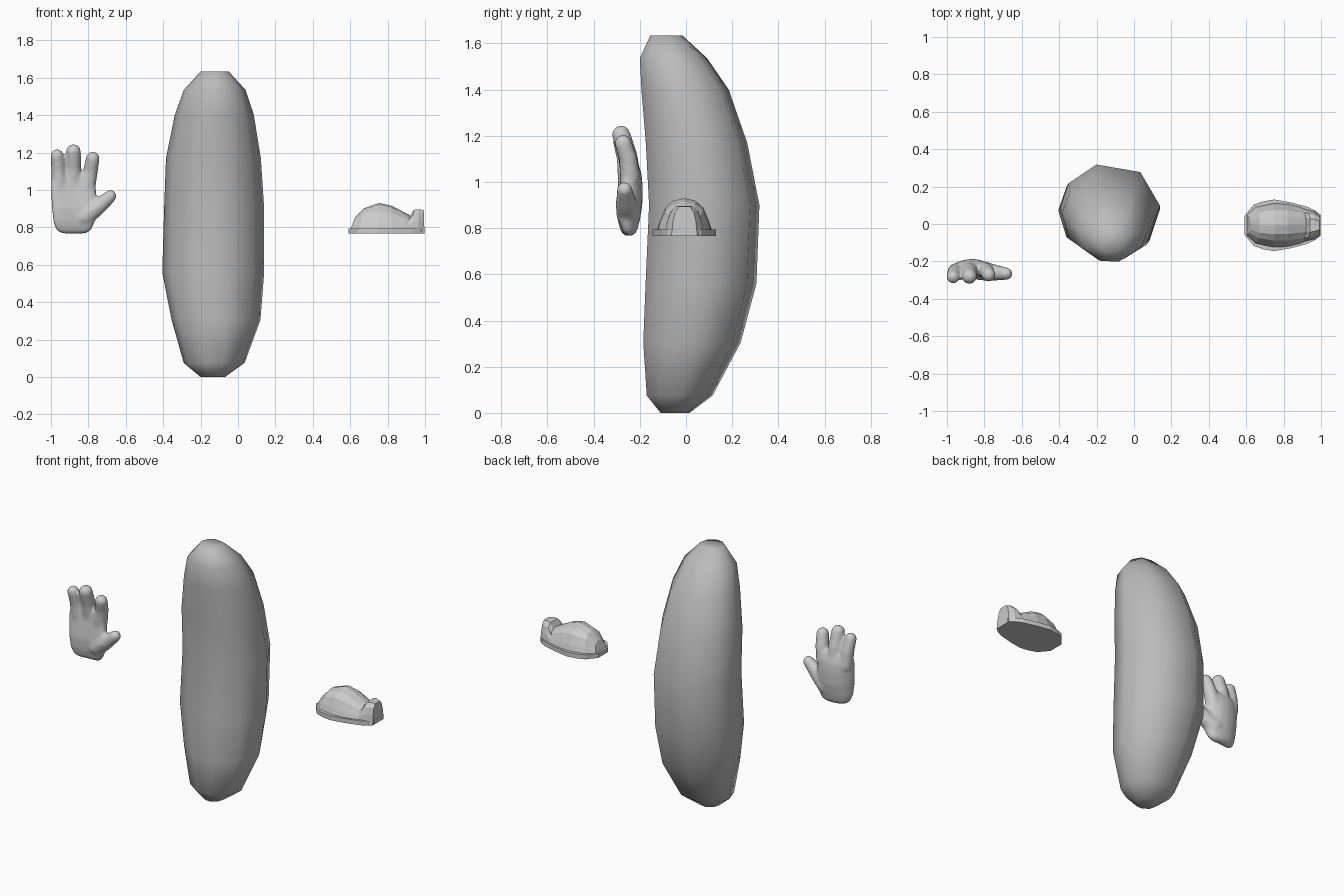
import bpy, bmesh, math
from mathutils import Vector, Matrix

if "Cube" in bpy.data.objects:
    bpy.data.objects.remove(bpy.data.objects["Cube"])


def finish(name, bm, smooth_angle=None):
    bmesh.ops.recalc_face_normals(bm, faces=bm.faces[:])
    me = bpy.data.meshes.new(name)
    bm.to_mesh(me)
    bm.free()
    ob = bpy.data.objects.new(name, me)
    bpy.context.collection.objects.link(ob)
    if smooth_angle:
        bpy.ops.object.select_all(action='DESELECT')
        ob.select_set(True)
        bpy.context.view_layer.objects.active = ob
        bpy.ops.object.shade_smooth_by_angle(angle=math.radians(smooth_angle))
    return ob


def loft(bm, rings):
    """Skin closed rings of equal length and cap both ends."""
    vs = [[bm.verts.new(p) for p in r] for r in rings]
    n = len(vs[0])
    for a, b in zip(vs, vs[1:]):
        for i in range(n):
            j = (i + 1) % n
            bm.faces.new((a[i], a[j], b[j], b[i]))
    bm.faces.new(vs[0])
    bm.faces.new(vs[-1])


def fit(outline, z, x0, x1, y0, y1):
    """Stretch an outline to a bounding box at height z."""
    xs, ys = [p[0] for p in outline], [p[1] for p in outline]
    return [Vector((x0 + (x1 - x0) * (x - min(xs)) / (max(xs) - min(xs)),
                    y0 + (y1 - y0) * (y - min(ys)) / (max(ys) - min(ys)), z))
            for x, y in outline]


# Curved body: irregular low-sided cross-section, bulging to the back
section = [(math.cos(math.radians(a)), math.sin(math.radians(a)))
           for a in (4, 53, 106, 146, 178, 213, 252, 286, 322)]
body_rings = [(1.634, -.20, -.05, -.155, -.015), (1.535, -.29, .04, -.20, .092),
              (1.40, -.338, .085, -.193, .185), (1.17, -.385, .122, -.174, .265),
              (.90, -.395, .14, -.16, .318), (.56, -.405, .14, -.175, .305),
              (.305, -.355, .12, -.185, .237), (.075, -.29, .035, -.17, .115),
              (.0, -.20, -.07, -.11, .015)]
bm = bmesh.new()
loft(bm, [fit(section, *r) for r in body_rings])
body = finish("body", bm, 75)
grey = bpy.data.materials.new("dark_grey")
grey.diffuse_color = (.5, .5, .5, 1)
grey.use_nodes = True
grey.node_tree.nodes["Principled BSDF"].inputs["Base Color"].default_value = grey.diffuse_color
body.data.materials.append(grey)


# Hand: palm loft plus swept fingers, fused into one smooth skin
def finger(bm, path, steps=6):
    for (p, r), (q, s) in zip(path, path[1:]):
        for k in range(steps + 1):
            t = k / steps
            c = Vector(p).lerp(Vector(q), t)
            bmesh.ops.create_icosphere(bm, subdivisions=2, radius=r + (s - r) * t,
                                       matrix=Matrix.Translation(c))


round_box = []
for i in range(24):
    c, s = math.cos(i * math.tau / 24), math.sin(i * math.tau / 24)
    round_box.append((math.copysign(abs(c) ** .8, c), math.copysign(abs(s) ** .8, s)))
palm_rings = [(.768, -.945, -.81, -.262, -.23), (.785, -.972, -.785, -.275, -.212),
              (.83, -.988, -.765, -.287, -.200), (.90, -.995, -.755, -.293, -.188),
              (.98, -1.0, -.758, -.285, -.186), (1.04, -1.0, -.762, -.278, -.192),
              (1.085, -.985, -.772, -.272, -.21)]
bm = bmesh.new()
# the palm cups forward at both edges
loft(bm, [[p - Vector((0, 1.9 * (p.x + .86) ** 2, 0)) for p in fit(round_box, *r)]
          for r in palm_rings])
finger(bm, [((-.953, -.252, 1.02), .045), ((-.960, -.262, 1.11), .041), ((-.967, -.283, 1.183), .037)])
finger(bm, [((-.88, -.238, 1.02), .046), ((-.88, -.254, 1.12), .044), ((-.88, -.281, 1.205), .042)])
finger(bm, [((-.805, -.242, 1.02), .046), ((-.788, -.250, 1.10), .041), ((-.777, -.272, 1.168), .039)])
finger(bm, [((-.82, -.248, .86), .056), ((-.755, -.259, .905), .047), ((-.682, -.266, .967), .035)])
hand = finish("hand", bm)
rm = hand.modifiers.new("fuse", 'REMESH')
rm.mode = 'VOXEL'
rm.voxel_size = .008
rm.use_smooth_shade = True
sm = hand.modifiers.new("soften", 'SMOOTH')
sm.factor = .5
sm.iterations = 14

# Shoe sole: mirrored outline, extruded
YC = -.007
half = [(.59, .05), (.64, .11), (.69, .128), (.75, .138), (.84, .122),
        (.93, .098), (.975, .075), (.997, .045)]
outline = [(x, YC - w) for x, w in half] + [(x, YC + w) for x, w in reversed(half)]
bm = bmesh.new()
loft(bm, [[Vector((x, y, z)) for x, y in outline] for z in (.767, .795)])
finish("shoe_sole", bm)


def arches(name, profile, base, stations):
    """Flat-sided arch sections (x at base, x at top, half width, top z)."""
    full = profile + [(-w, h) for w, h in reversed(profile) if w > 0]
    bm = bmesh.new()
    loft(bm, [[Vector((xb + (xt - xb) * h, YC + w * hw, base + (zt - base) * h))
               for w, h in full] for xb, xt, hw, zt in stations])
    bmesh.ops.triangulate(bm, faces=bm.faces[:])
    return finish(name, bm)


# Faceted shoe upper and upright heel piece
arches("shoe_upper", [(1.12, 0), (1, .3), (.78, .7), (.45, .92), (0, 1)], .79,
       [(.602, .625, .05, .852), (.65, .672, .088, .902), (.745, .755, .106, .93),
        (.82, .82, .103, .916), (.89, .89, .088, .88), (.95, .94, .068, .853)])
arches("shoe_heel", [(1, 0), (.88, .5), (.72, .82), (.42, 1)], .767,
       [(.885, .91, .098, .845), (.935, .94, .085, .893), (.965, .965, .078, .897),
        (.997, .993, .056, .893)])
